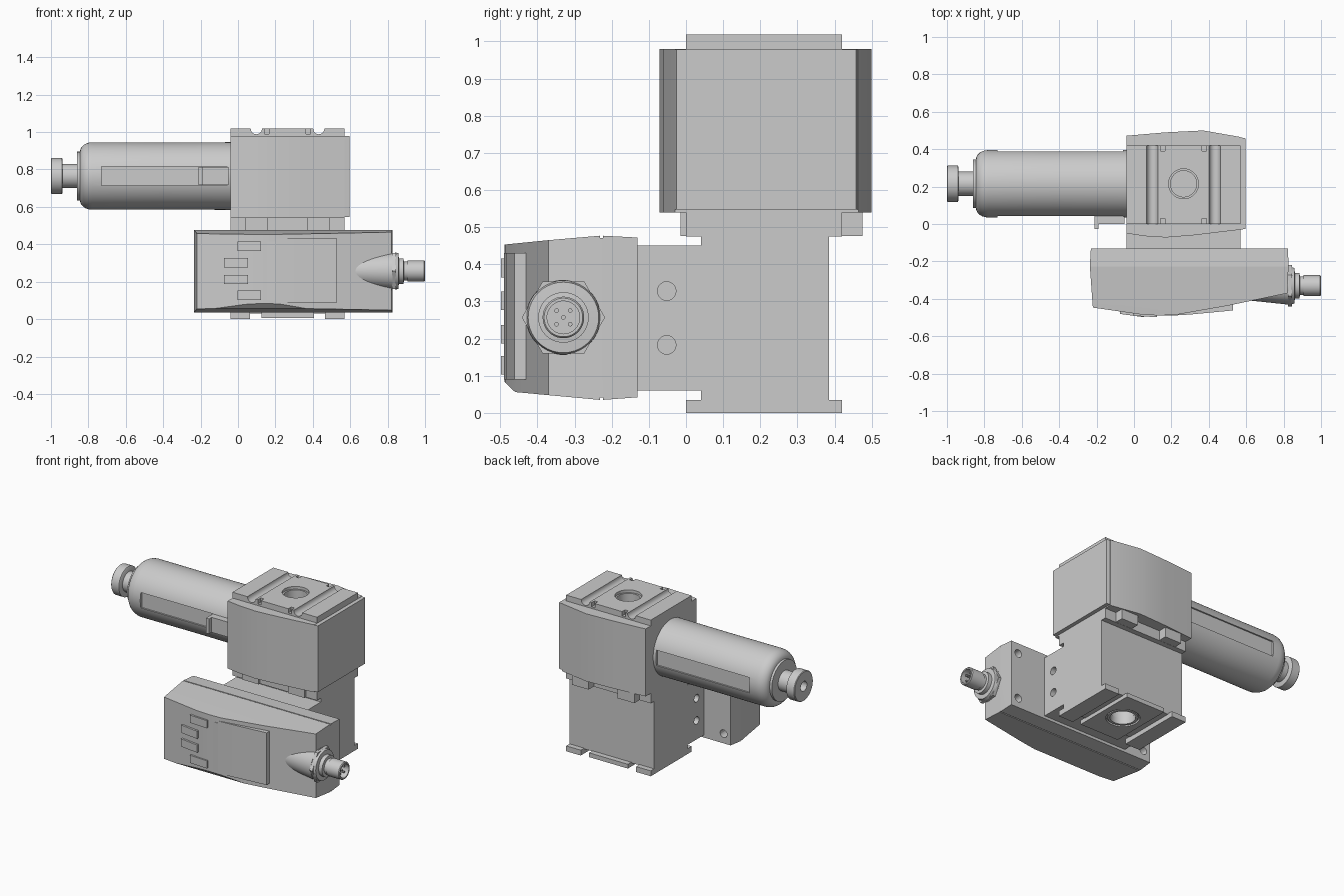
import bpy, bmesh, math
from mathutils import Vector

if "Cube" in bpy.data.objects:
    bpy.data.objects.remove(bpy.data.objects["Cube"])


def finish(name, bm, smooth=False):
    bmesh.ops.recalc_face_normals(bm, faces=bm.faces)
    me = bpy.data.meshes.new(name)
    bm.to_mesh(me)
    bm.free()
    ob = bpy.data.objects.new(name, me)
    bpy.context.collection.objects.link(ob)
    if smooth:
        shade(ob)
    return ob


def activate(ob):
    bpy.ops.object.select_all(action='DESELECT')
    ob.select_set(True)
    bpy.context.view_layer.objects.active = ob


def shade(ob):
    activate(ob)
    bpy.ops.object.shade_smooth_by_angle(angle=math.radians(30))


def prism(name, pts, axis, a, b):
    """Extrude a 2D outline along x (y,z), y (x,z) or z (x,y)."""
    def place(p, t):
        return {'x': (t, p[0], p[1]), 'y': (p[0], t, p[1]), 'z': (p[0], p[1], t)}[axis]
    bm = bmesh.new()
    lo = [bm.verts.new(place(p, a)) for p in pts]
    hi = [bm.verts.new(place(p, b)) for p in pts]
    bm.faces.new(lo)
    bm.faces.new(hi)
    n = len(pts)
    for i in range(n):
        j = (i + 1) % n
        bm.faces.new((lo[i], lo[j], hi[j], hi[i]))
    return finish(name, bm)


def box(name, x0, x1, y0, y1, z0, z1):
    return prism(name, [(x0, y0), (x1, y0), (x1, y1), (x0, y1)], 'z', z0, z1)


def rod(name, axis, u, v, r, a, b, n=32):
    pts = [(u + r * math.cos(2 * math.pi * i / n), v + r * math.sin(2 * math.pi * i / n)) for i in range(n)]
    return prism(name, pts, axis, a, b)


def lathe(name, profile, cy, cz, n=64):
    """Revolve (x, radius) points around an axis parallel to x; ends are capped."""
    bm = bmesh.new()
    rings = []
    for x, r in profile:
        rings.append([bm.verts.new((x, cy + r * math.cos(2 * math.pi * i / n),
                                    cz + r * math.sin(2 * math.pi * i / n))) for i in range(n)])
    for p, q in zip(rings, rings[1:]):
        for i in range(n):
            j = (i + 1) % n
            bm.faces.new((p[i], p[j], q[j], q[i]))
    bm.faces.new(rings[0])
    bm.faces.new(rings[-1])
    return finish(name, bm, True)


def boolean(ob, cutters, op='DIFFERENCE'):
    for c in cutters:
        m = ob.modifiers.new('cut', 'BOOLEAN')
        m.operation, m.object, m.solver = op, c, 'EXACT'
        activate(ob)
        bpy.ops.object.modifier_apply(modifier=m.name)
        bpy.data.objects.remove(c)
    shade(ob)


X0, X1, PX, PY = -0.04, 0.57, 0.265, 0.215

# Upper block with slightly bulged front and back
upper = prism('upper_block', [(X0, -0.05), (0.06, -0.065), (0.17, -0.072), (0.32, -0.06), (X1, -0.03),
                              (X1, 0.465), (0.37, 0.5), (0.17, 0.49), (X0, 0.472)], 'z', 0.54, 0.98)
boolean(upper, [rod('c', 'z', PX, PY, 0.08, 0.78, 1.1)])
prism('side_cap', [(X1, -0.03), (0.595, -0.026), (0.595, 0.458), (X1, 0.463)], 'z', 0.547, 0.978)

# Top mounting plate with two rounded grooves, rim notches and a port
plate = box('top_plate', X0, X1, 0, 0.42, 0.98, 1.018)
cuts = [rod('c', 'z', PX, PY, 0.08, 0.9, 1.1)]
for gx in (0.098, 0.432):
    cuts.append(rod('c', 'y', gx, 1.018, 0.03, -0.1, 0.6, 20))
for nx in (0.155, 0.375):
    for ny in (0.0, 0.42):
        cuts.append(box('c', nx - 0.012, nx + 0.012, ny - 0.03, ny + 0.03, 0.99, 1.1))
boolean(plate, cuts)
ring = rod('port_rim', 'z', PX, PY, 0.08, 0.9, 1.0)
boolean(ring, [rod('c', 'z', PX, PY, 0.07, 0.8, 1.1)])

# Joint between the blocks
box('joint_neck', X0, X1, 0.0, 0.42, 0.51, 0.542)
box('joint_flange', X0, X1, 0.0, 0.42, 0.475, 0.51)
for i, gx in enumerate((0.1, 0.43)):
    box(f'joint_clamp_{i}', gx - 0.06, gx + 0.06, -0.015, 0.475, 0.476, 0.545)

# Lower block, bottom rails and port
lower = box('lower_block', X0, X1, 0.04, 0.385, 0.03, 0.48)
boolean(lower, [rod('c', 'z', PX, PY, 0.08, -0.1, 0.2)])
box('bottom_rail_left', X0, 0.065, 0, 0.42, 0, 0.035)
box('bottom_rail_right', 0.465, X1, 0, 0.42, 0, 0.035)
centre = box('bottom_port_plate', 0.125, 0.405, 0, 0.42, 0.006, 0.034)
boolean(centre, [rod('c', 'z', PX, PY, 0.1, -0.1, 0.02), rod('c', 'z', PX, PY, 0.08, -0.1, 0.2)])
ring = rod('bottom_port_rim', 'z', PX, PY, 0.09, 0.008, 0.05)
boolean(ring, [rod('c', 'z', PX, PY, 0.075, -0.1, 0.2)])

# Bridge to the sensor housing with side screw holes
bridge = box('bridge', X0, X1, -0.135, 0.041, 0.06, 0.45)
boolean(bridge, [rod('c', 'x', -0.052, z, 0.025, a, b, 20)
                 for z in (0.183, 0.328) for a, b in ((-0.1, 0.03), (0.5, 0.7))])

# Sensor housing: side profile intersected with plan profile
housing = prism('sensor_housing', [(-0.13, 0.042), (-0.13, 0.472), (-0.224, 0.477), (-0.224, 0.471),
                                   (-0.231, 0.471), (-0.231, 0.477), (-0.37, 0.465), (-0.49, 0.453),
                                   (-0.49, 0.085), (-0.46, 0.056), (-0.231, 0.035), (-0.231, 0.041),
                                   (-0.224, 0.041), (-0.224, 0.035)], 'x', -0.4, 1.0)
plan = prism('c', [(-0.23, -0.12), (0.823, -0.12), (0.826, -0.225), (0.82, -0.37), (0.5, -0.437),
                   (0.22, -0.486), (0.13, -0.489), (0.04, -0.484), (-0.22, -0.447), (-0.236, -0.225)],
             'z', -0.1, 0.6)
boolean(housing, [plan], 'INTERSECT')
boolean(housing, [rod('c', 'y', x, z, 0.025, -0.25, 0, 20)
                  for x in (-0.18, 0.77) for z in (0.105, 0.405)])

# Display panel and buttons
prism('display_panel', [(0.2, -0.4), (0.2, -0.49), (0.3, -0.484), (0.53, -0.462), (0.53, -0.4)], 'z', 0.09, 0.43)
prism('display_ramp', [(0.11, -0.4), (0.11, -0.486), (0.2, -0.49), (0.2, -0.4)], 'z', 0.1, 0.415)
tilt = (0.484 - 0.447) / 0.26
for i, (bx, bz) in enumerate(((0.06, 0.39), (-0.01, 0.302), (-0.01, 0.212), (0.06, 0.128))):
    l, r = bx - 0.064, bx + 0.064
    yl, yr = (-0.484 + (0.04 - min(x, 0.05)) * tilt - 0.013 for x in (l, r))
    prism(f'button_{i}', [(l, yl), (r, yr), (r, yr + 0.04), (l, yl + 0.04)], 'z', bz - 0.025, bz + 0.025)

# Connector: bulge, hexagon nut, stepped plug with pins
CY, CZ = -0.33, 0.257
lathe('connector_bulge', [(0.57, 0.074), (0.826, 0.101)], CY, CZ)
rod('hex_nut', 'x', CY, CZ, 0.112, 0.824, 0.845, 6)
lathe('connector_collar', [(0.84, 0.1), (0.858, 0.095), (0.86, 0.068), (0.885, 0.068), (0.887, 0.05),
                           (0.907, 0.05), (0.907, 0.056), (0.995, 0.056), (1.0, 0.052), (1.0, 0.044),
                           (0.93, 0.044)], CY, CZ, 40)
pins = [(0, 0)] + [(0.026 * math.cos(math.pi * (k + 0.5) / 2), 0.026 * math.sin(math.pi * (k + 0.5) / 2))
                   for k in range(4)]
for i, (dy, dz) in enumerate(pins):
    shade(rod(f'pin_{i}', 'x', CY + dy, CZ + dz, 0.006, 0.92, 0.985, 12))

# Filter bowl with rounded end and recessed sight windows on front and back
BY, BZ = 0.215, 0.765
arc = [(-0.78 - 0.065 * math.sin(t * math.pi / 12), 0.13 + 0.05 * math.cos(t * math.pi / 12)) for t in range(7)]
bowl = lathe('filter_bowl', [(0.02, 0.181), (-0.4, 0.179)] + arc + [(-0.86, 0.13)], BY, BZ)
boolean(bowl, [box('c', -0.73, -0.06, a, b, 0.715, 0.815) for a, b in ((0.0, 0.052), (0.378, 0.43))])

# Release latch on the bowl
prism('latch', [(-0.05, 0.06), (-0.05, 0.0), (-0.19, 0.0), (-0.19, -0.027), (-0.212, -0.027), (-0.212, 0.06)],
      'z', 0.716, 0.814)

# Drain neck and knob
lathe('drain_neck', [(-0.85, 0.065), (-0.945, 0.065)], BY, BZ, 40)
lathe('drain_knob', [(-0.938, 0.09), (-0.942, 0.097), (-0.996, 0.097), (-1.0, 0.093), (-1.0, 0.032),
                     (-0.96, 0.032)], BY, BZ, 40)
